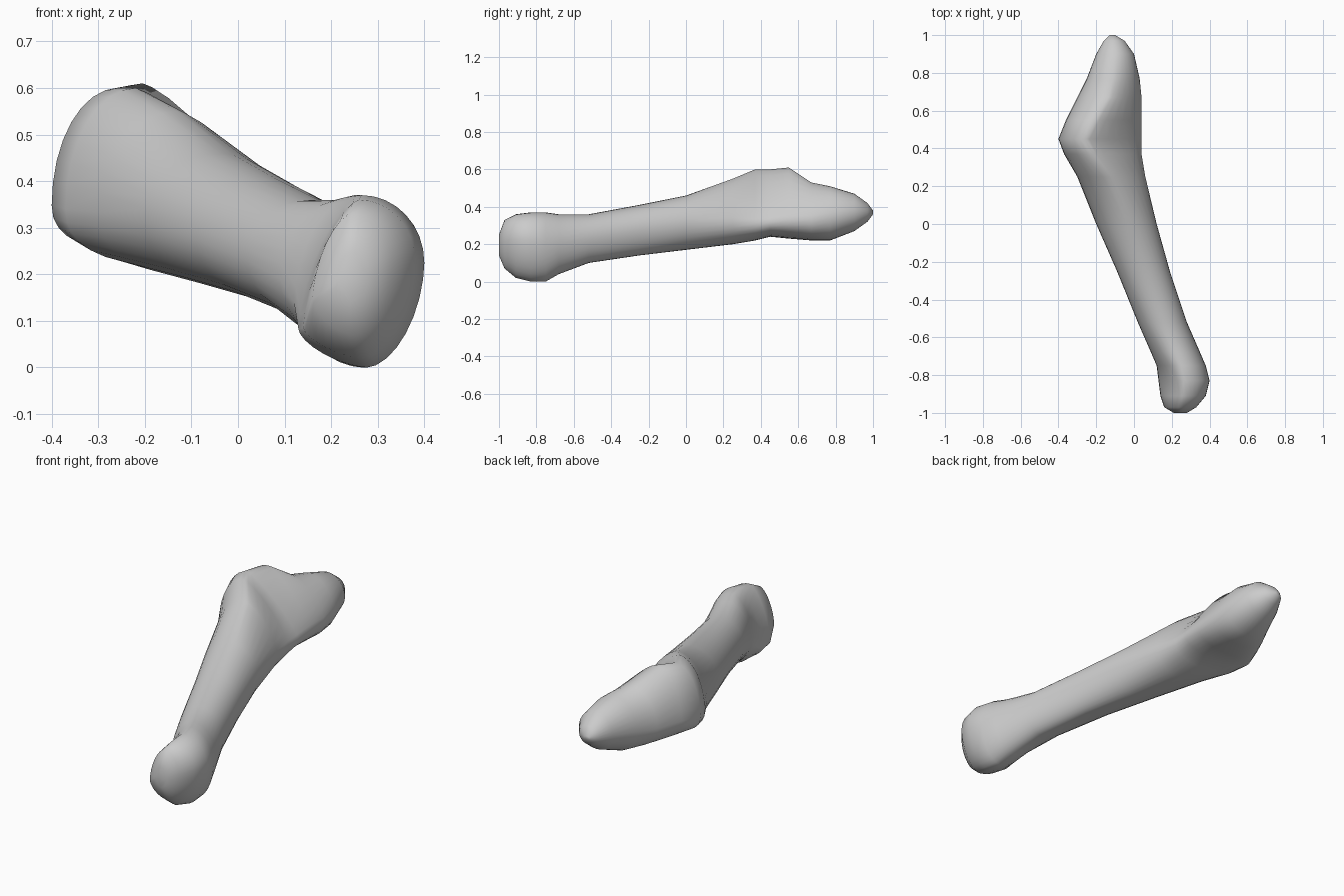
import bpy
import bmesh
from math import cos, sin, exp, pi

default_cube = bpy.data.objects.get("Cube")
if default_cube:
    bpy.data.objects.remove(default_cube, do_unlink=True)


def flat_material(name, colour):
    material = bpy.data.materials.new(name)
    material.use_nodes = True
    material.diffuse_color = colour
    shader = material.node_tree.nodes["Principled BSDF"]
    shader.inputs["Base Color"].default_value = colour
    return material


def bump(y, centre, spread):
    """Soft rise that is one at the centre and fades to zero."""
    return exp(-((y - centre) / spread) ** 2)


def blend(start, end, amount):
    return start + (end - start) * amount


def ring_points(y, left, right, bottom, top, steps=8):
    """One closed cross-section, made of four quarter arcs."""
    head = bump(y, -.88, .13)
    base = bump(y, .45, .28)
    centre = (left + right) / 2
    middle = (bottom + top) / 2
    # The crest of the base leans outward, the keel of the shaft inward
    crest = blend(centre, left, .35 * bump(y, .45, .15))
    keel = blend(centre, right, .35 * bump(y, -.3, .45))
    # The head has a low knob on its low x side, the base a low wide sole
    knob = blend(middle, bottom, .65 * head + .4 * base)
    flank = blend(middle, bottom, .55 * base - .25 * head)
    arcs = [
        (right, flank, crest, top, 1 + .6 * base),
        (left, knob, crest, top, 1 + .35 * head),
        (left, knob, keel, bottom, 1 + .35 * head - .15 * base),
        (right, flank, keel, bottom, 1 + .15 * head - .2 * base),
    ]
    for quarter, (side, level, pole, height, power) in enumerate(arcs):
        for step in range(steps):
            angle = (quarter + step / steps) * pi / 2
            across = abs(cos(angle)) ** power
            upward = abs(sin(angle)) ** power
            yield blend(pole, side, across), y, blend(level, height, upward)


def loft(name, sections, material):
    """Skin the sections in order and close both ends."""
    bm = bmesh.new()
    rings = []
    for section in sections:
        rings.append([bm.verts.new(point) for point in ring_points(*section)])
    for lower, upper in zip(rings, rings[1:]):
        for i, corner in enumerate(lower):
            bm.faces.new((lower[i - 1], corner, upper[i], upper[i - 1]))
    for end in (rings[0], rings[-1]):
        bm.faces.new(end)
    bmesh.ops.recalc_face_normals(bm, faces=bm.faces[:])
    mesh = bpy.data.meshes.new(name)
    bm.to_mesh(mesh)
    bm.free()
    mesh.materials.append(material)
    part = bpy.data.objects.new(name, mesh)
    bpy.context.collection.objects.link(part)
    return part


# Outline of each part along y: y, left, right, bottom, top
head_outline = [
    (-1, .21, .28, .14, .25),
    (-.97, .16, .33, .07, .33),
    (-.91, .14, .38, .02, .36),
    (-.83, .13, .4, 0, .37),
    (-.75, .12, .38, 0, .37),
    (-.68, .09, .35, .04, .36),
]
shaft_outline = [
    (-.52, .02, .28, .1, .36),
    (-.25, -.09, .19, .14, .41),
    (0, -.2, .12, .17, .46),
    (.25, -.3, .06, .2, .55),
]
base_outline = [
    (.37, -.37, .04, .22, .6),
    (.45, -.4, .04, .24, .6),
    (.55, -.36, .04, .23, .61),
    (.67, -.3, .04, .22, .53),
    (.77, -.25, .03, .22, .51),
    (.9, -.2, 0, .27, .47),
    (.97, -.16, -.05, .32, .42),
    (1, -.13, -.1, .36, .38),
]

# Whole bone: rounded head, slim shaft and broad pointed base in one skin
bone_grey = flat_material("bone grey", (.6, .6, .6, 1))
bone = loft("bone", head_outline + shaft_outline + base_outline, bone_grey)

# Smooth shading over the whole surface
bpy.ops.object.select_all(action="DESELECT")
bone.select_set(True)
bpy.context.view_layer.objects.active = bone
bpy.ops.object.shade_smooth_by_angle(angle=pi / 3)
